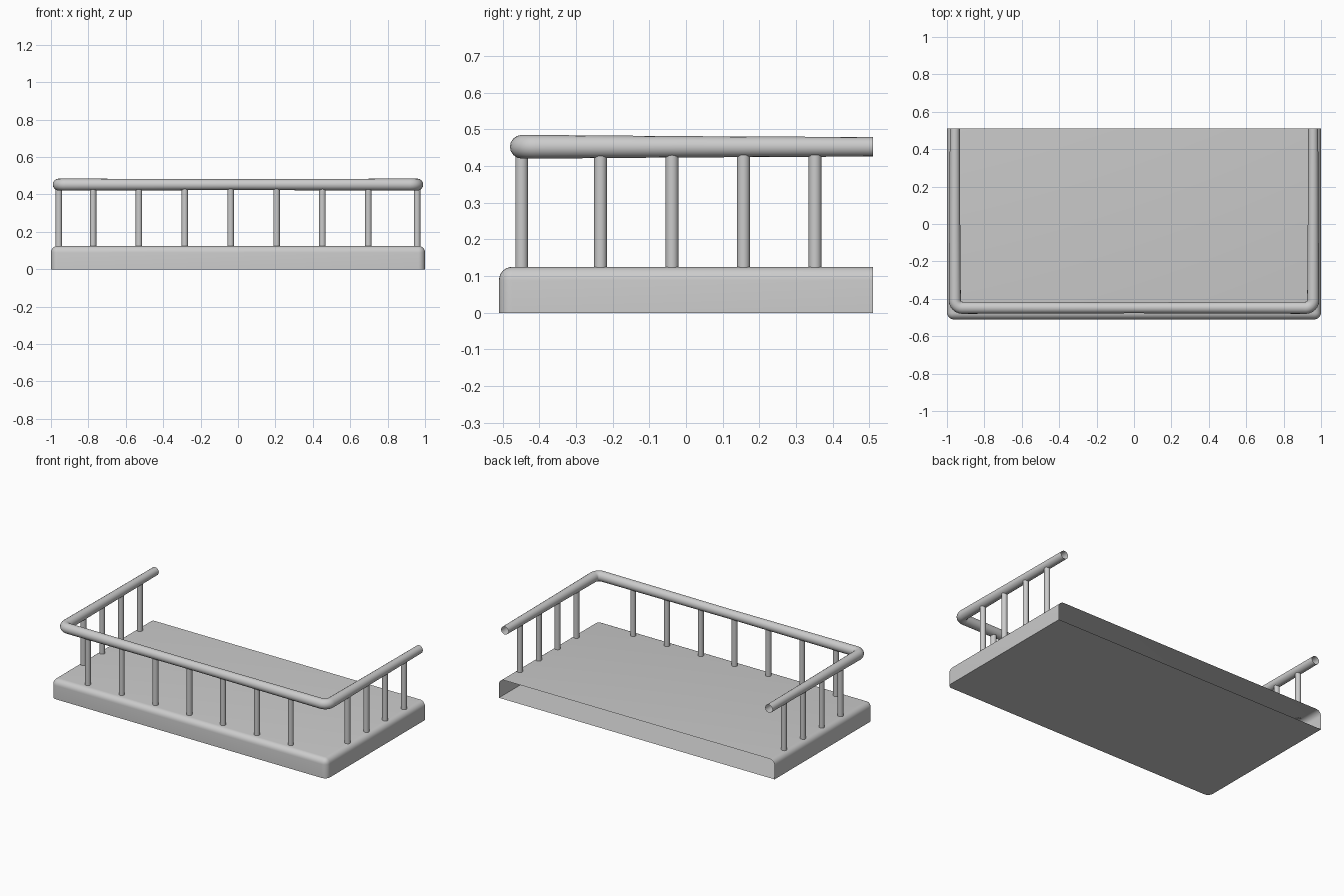
import bpy, bmesh, math

if "Cube" in bpy.data.objects:
    bpy.data.objects.remove(bpy.data.objects["Cube"])

HX, HY, TOP = 1.0, 0.51, 0.125      # platform half sizes and height
RX, RY, RZ = 0.958, -0.448, 0.4525  # rail centre line


def mesh_object(name, bm):
    mesh = bpy.data.meshes.new(name)
    bm.to_mesh(mesh)
    bm.free()
    obj = bpy.data.objects.new(name, mesh)
    bpy.context.collection.objects.link(obj)
    bpy.ops.object.select_all(action='DESELECT')
    obj.select_set(True)
    bpy.context.view_layer.objects.active = obj
    bpy.ops.object.shade_smooth_by_angle(angle=math.radians(35))
    return obj


# Platform: rounded front and side edges, open at the back
bm = bmesh.new()
bmesh.ops.create_cube(bm, size=1)
for v in bm.verts:
    v.co = (v.co.x * 2 * HX, v.co.y * 2 * HY, (v.co.z + 0.5) * TOP)


def is_rounded(edge):
    a, b = (v.co for v in edge.verts)
    top = min(a.z, b.z) > 0.1
    front = max(a.y, b.y) < 0
    back = min(a.y, b.y) > 0
    return (top and not back) or (front and abs(a.z - b.z) > 0.1)


bmesh.ops.bevel(bm, geom=[e for e in bm.edges if is_rounded(e)], offset=0.036,
                segments=6, profile=0.5, affect='EDGES')
back = [f for f in bm.faces if all(v.co.y > HY - 0.001 for v in f.verts)]
bmesh.ops.delete(bm, geom=back, context='FACES')
mesh_object("platform", bm)

# Handrail: open-ended tube, slightly thicker at the bends
BEND = 0.04
half = [(RX, HY, 0.0265), (RX, 0.0, 0.029)]
for i in range(7):
    a = math.radians(15 * i)
    half.append((RX - BEND + BEND * math.cos(a), RY + BEND - BEND * math.sin(a), 0.0322))
path = half + [(0, RY, 0.029)] + [(-x, y, r) for x, y, r in reversed(half)]
curve = bpy.data.curves.new("handrail", 'CURVE')
curve.dimensions = '3D'
curve.bevel_depth = 1.0
curve.bevel_resolution = 6
curve.use_fill_caps = False
spline = curve.splines.new('POLY')
spline.points.add(len(path) - 1)
for p, (x, y, r) in zip(spline.points, path):
    p.co = (x, y, RZ, 1)
    p.radius = r
spline.use_smooth = True
rail = bpy.data.objects.new("handrail", curve)
bpy.context.collection.objects.link(rail)


# Balusters: seven along the front, four on each side
def baluster(name, x, y, z0=TOP - 0.003, z1=0.43):
    bm = bmesh.new()
    bmesh.ops.create_cone(bm, cap_ends=False, segments=20, radius1=0.0175,
                          radius2=0.0175, depth=z1 - z0)
    bmesh.ops.translate(bm, verts=bm.verts, vec=(x, y, (z0 + z1) / 2))
    mesh_object(name, bm)


for i in range(7):
    baluster(f"front_baluster_{i + 1}", -0.775 + 0.2453 * i, RY)
for side, sx in (("left", -1), ("right", 1)):
    for i in range(4):
        baluster(f"{side}_baluster_{i + 1}", sx * RX, -0.233 + 0.195 * i)
